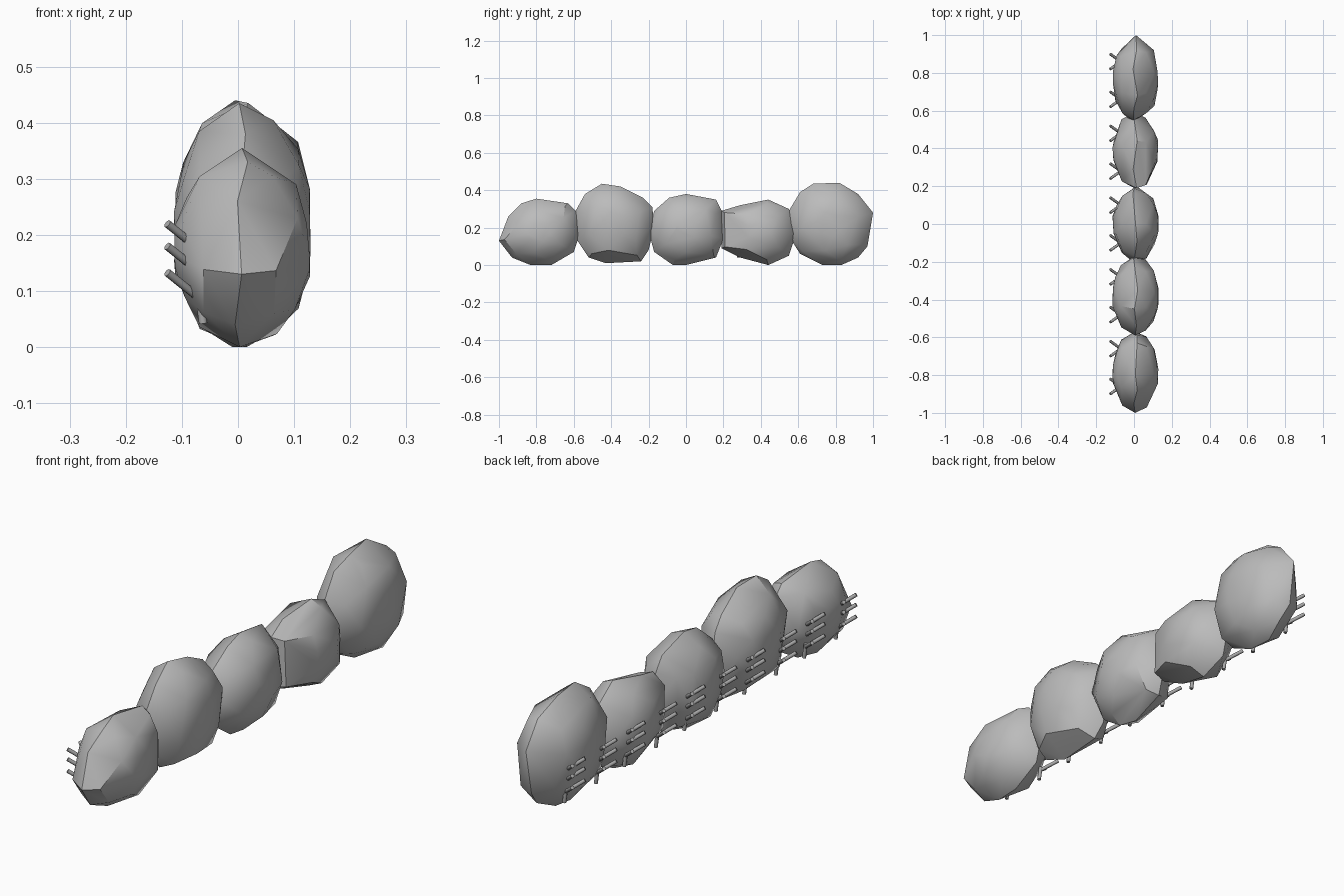
import bpy, bmesh, random
from mathutils import Vector

cube = bpy.data.objects.get("Cube")
if cube:
    bpy.data.objects.remove(cube, do_unlink=True)
random.seed(4)


def make_material(name, colour):
    mat = bpy.data.materials.new(name)
    mat.use_nodes = True
    mat.diffuse_color = colour
    mat.node_tree.nodes["Principled BSDF"].inputs["Base Color"].default_value = colour
    return mat


stone = make_material("stone grey", (0.5, 0.5, 0.5, 1))
metal = make_material("pin grey", (0.4, 0.4, 0.4, 1))


def finish(bm, name, mat, angle):
    bmesh.ops.recalc_face_normals(bm, faces=bm.faces)
    mesh = bpy.data.meshes.new(name)
    bm.to_mesh(mesh)
    bm.free()
    mesh.materials.append(mat)
    obj = bpy.data.objects.new(name, mesh)
    bpy.context.collection.objects.link(obj)
    bpy.ops.object.select_all(action='DESELECT')
    obj.select_set(True)
    bpy.context.view_layer.objects.active = obj
    bpy.ops.object.shade_smooth_by_angle(angle=angle)
    return obj


# Side outlines of the boulders (y, z), in hundredths
outlines = {
    "front_boulder": [(-100, 13), (-95, 26), (-88, 33), (-80, 35.5), (-63, 33), (-59, 29),
                      (-57, 16), (-60, 7), (-72, 0), (-83, 0), (-93, 4)],
    "second_boulder": [(-59, 29), (-54, 38), (-45, 43.5), (-35, 42), (-23, 36), (-18, 31),
                       (-17, 20), (-20, 8), (-24, 2), (-43, 1), (-52, 4), (-58, 13)],
    "middle_boulder": [(-17, 29), (-9, 36), (0, 38), (16, 35), (19, 29), (20, 14),
                       (16, 4), (0, 0), (-7, 0), (-17, 7), (-20, 18)],
    "fourth_boulder": [(19, 29), (29, 32), (44, 35), (55, 30), (59, 17), (55, 5),
                       (44, 0), (29, 4), (19, 9)],
    "back_boulder": [(55, 29), (61, 39), (68, 43.5), (82, 44), (92, 38), (100, 28),
                     (97, 10), (92, 4), (83, 0), (73, 0), (61, 6), (54, 17)],
}

# Thickness profile (x, outline scale) from the pinned side to the plain side
sections = [(-0.11, 0.25), (-0.095, 0.52), (-0.065, 0.8), (0.005, 1.0),
            (0.065, 0.88), (0.105, 0.65), (0.125, 0.28)]


def boulder(name, outline):
    points = [Vector((0, y / 100, z / 100)) for y, z in outline]
    low = Vector([min(p[i] for p in points) for i in range(3)])
    high = Vector([max(p[i] for p in points) for i in range(3)])
    centre = (low + high) / 2
    bm = bmesh.new()
    for row, (x, scale) in enumerate(sections):
        for i, p in enumerate(points):
            ridge = scale == 1.0
            if not ridge and (i + row) % 2:
                continue
            s = scale if ridge else scale * random.uniform(0.95, 1.05)
            v = centre + (p - centre) * s
            v.x = x + random.uniform(-0.015, 0.015) * (1 if ridge else 0.3)
            bm.verts.new(v)
    # The hull gives broad chiselled facets
    hull = bmesh.ops.convex_hull(bm, input=bm.verts)
    loose = {g for g in hull["geom_interior"] + hull["geom_unused"]
             if isinstance(g, bmesh.types.BMVert)}
    bmesh.ops.delete(bm, geom=list(loose), context='VERTS')
    finish(bm, name, stone, 0.6)


for name, outline in outlines.items():
    boulder(name, outline)


def pin(bm, start, end, radius=0.0075):
    start, end = Vector(start), Vector(end)
    axis = end - start
    made = bmesh.ops.create_cone(bm, cap_ends=True, segments=8, radius1=radius,
                                 radius2=radius, depth=axis.length)
    turn = Vector((0, 0, 1)).rotation_difference(axis)
    for v in made["verts"]:
        v.co = turn @ v.co + (start + end) / 2


# Two pin clusters per boulder: three rows of splayed pairs and one foot pin
for b, prefix in enumerate(("front", "second", "middle", "fourth", "back")):
    bm = bmesh.new()
    for offset in (-0.1, 0.1):
        y = (b - 2) * 0.38 + offset
        for z in (0.22, 0.18, 0.133):
            for side in (-1, 1):
                pin(bm, (-0.07, y, z - 0.045), (-0.126, y + side * 0.04, z))
        pin(bm, (-0.07, y, 0.1), (-0.062, y, 0.042))
    finish(bm, prefix + "_pins", metal, 0.9)
